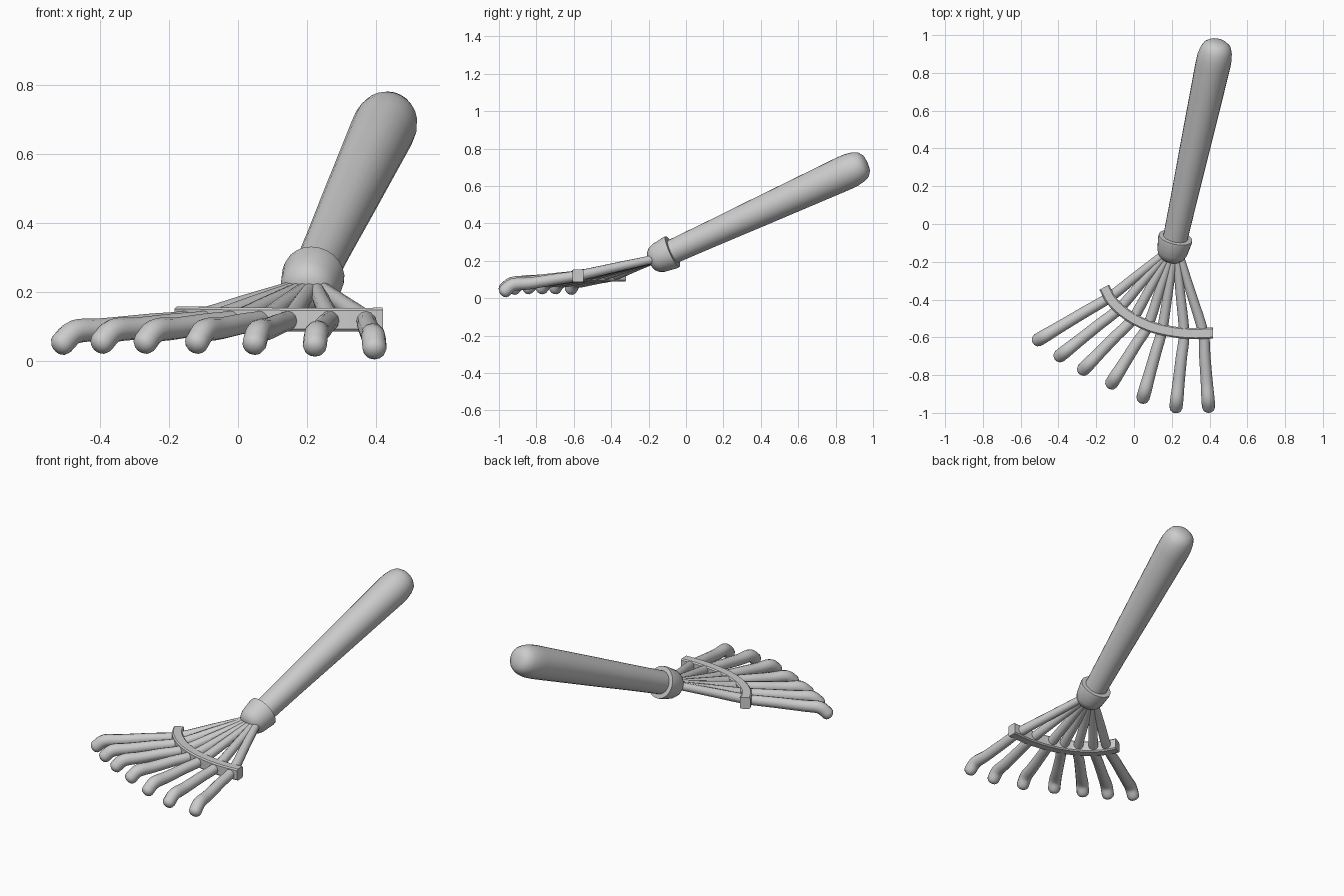
import bpy, math
from mathutils import Vector

if "Cube" in bpy.data.objects:
    bpy.data.objects.remove(bpy.data.objects["Cube"])


def smooth_path(pts, steps=4):
    """Catmull-Rom through (x, y, z, radius) points."""
    p = [Vector(q) for q in pts]
    p = [2 * p[0] - p[1]] + p + [2 * p[-1] - p[-2]]
    out = []
    for a, b, c, d in zip(p, p[1:], p[2:], p[3:]):
        for i in range(steps):
            t = i / steps
            out.append(0.5 * (2 * b + (c - a) * t + (2 * a - 5 * b + 4 * c - d) * t**2
                              + (3 * b - a - 3 * c + d) * t**3))
    return out + [p[-2]]


def sweep(name, path, section, angle=40):
    """Sweep a closed 2D section along (x, y, z, scale) points, capped."""
    verts, faces, n = [], [], len(section)
    pos = [Vector(p[:3]) for p in path]
    for i, p in enumerate(pos):
        tan = (pos[min(i + 1, len(pos) - 1)] - pos[max(i - 1, 0)]).normalized()
        side = tan.cross(Vector((0, 0, 1))).normalized()
        up = side.cross(tan)
        verts += [p + (side * u + up * v) * path[i][3] for u, v in section]
    for i in range(len(pos) - 1):
        for j in range(n):
            k = (j + 1) % n
            faces.append((i * n + j, i * n + k, (i + 1) * n + k, (i + 1) * n + j))
    faces += [tuple(reversed(range(n))), tuple(range(len(verts) - n, len(verts)))]
    me = bpy.data.meshes.new(name)
    me.from_pydata(verts, [], faces)
    ob = bpy.data.objects.new(name, me)
    bpy.context.collection.objects.link(ob)
    bpy.ops.object.select_all(action='DESELECT')
    ob.select_set(True)
    bpy.context.view_layer.objects.active = ob
    bpy.ops.object.mode_set(mode='EDIT')
    bpy.ops.mesh.select_all(action='SELECT')
    bpy.ops.mesh.normals_make_consistent(inside=False)
    bpy.ops.object.mode_set(mode='OBJECT')
    bpy.ops.object.shade_smooth_by_angle(angle=math.radians(angle))
    return ob


def circle(n):
    return [(math.cos(2 * math.pi * i / n), math.sin(2 * math.pi * i / n)) for i in range(n)]


# Shared axis of handle and collar
base = Vector((0.208, -0.125, 0.225))
axis = (Vector((0.437, 0.93, 0.707)) - base).normalized()


def along(profile):
    return [(*(base + axis * d), r) for d, r in profile]


# Handle, thickening towards a rounded end
sweep("handle", along([(0, 0.064), (0.3, 0.071), (0.6, 0.080), (0.9, 0.088), (1.08, 0.093),
                       (1.13, 0.092), (1.17, 0.085), (1.2, 0.072), (1.217, 0.05),
                       (1.224, 0.02)]), circle(24))

# Collar with a domed front
sweep("collar", along([(-0.075, 0.03), (-0.068, 0.052), (-0.05, 0.07), (-0.025, 0.081),
                       (0.01, 0.086), (0.045, 0.091), (0.06, 0.09), (0.066, 0.082),
                       (0.06, 0.06)]), circle(24))

# Tines: tip (x, y, z), crossing under the bar (x, y)
tines = [((-0.51, -0.615, 0.050), (-0.125, -0.385)),
         ((-0.395, -0.700, 0.053), (-0.075, -0.445)),
         ((-0.270, -0.772, 0.053), (-0.005, -0.500)),
         ((-0.120, -0.845, 0.053), (0.075, -0.535)),
         ((0.047, -0.922, 0.050), (0.150, -0.555)),
         ((0.222, -0.972, 0.045), (0.265, -0.575)),
         ((0.395, -0.970, 0.037), (0.365, -0.570))]
for i, (tip, mid) in enumerate(tines):
    tip, mid = Vector(tip), Vector((*mid, 0.122))
    root = Vector((0.165 + 0.012 * i, -0.155, 0.213))
    back = Vector((mid.x - tip.x, mid.y - tip.y, 0)).normalized()
    end = Vector((tip.x, tip.y, 0))
    knee = end + back * 0.045 + Vector((0, 0, tip.z + 0.035))
    shin = end + back * 0.13 + Vector((0, 0, tip.z + 0.042))
    path = smooth_path([(*root, 0.022), (*root.lerp(mid, 0.5), 0.025), (*mid, 0.028),
                        (*mid.lerp(shin, 0.5), 0.030), (*shin, 0.032), (*knee, 0.035),
                        (*tip, 0.035)])
    out = (tip - knee).normalized()
    path += [(*(tip + out * d), r) for d, r in [(0.012, 0.031), (0.021, 0.022), (0.026, 0.009)]]
    sweep(f"tine_{i + 1}", path, circle(12), 60)

# Curved flat bar tying the tines together
bar = [(-0.158, -0.335, 0.124, 1), (-0.115, -0.410, 0.124, 1), (-0.03, -0.485, 0.122, 1),
       (0.08, -0.540, 0.121, 1), (0.19, -0.568, 0.120, 1), (0.30, -0.580, 0.120, 1),
       (0.418, -0.577, 0.121, 1)]
w, h, c = 0.029, 0.034, 0.007
sweep("cross_bar", smooth_path(bar),
      [(w, -h + c), (w, h - c), (w - c, h), (-w + c, h),
       (-w, h - c), (-w, -h + c), (-w + c, -h), (w - c, -h)])
